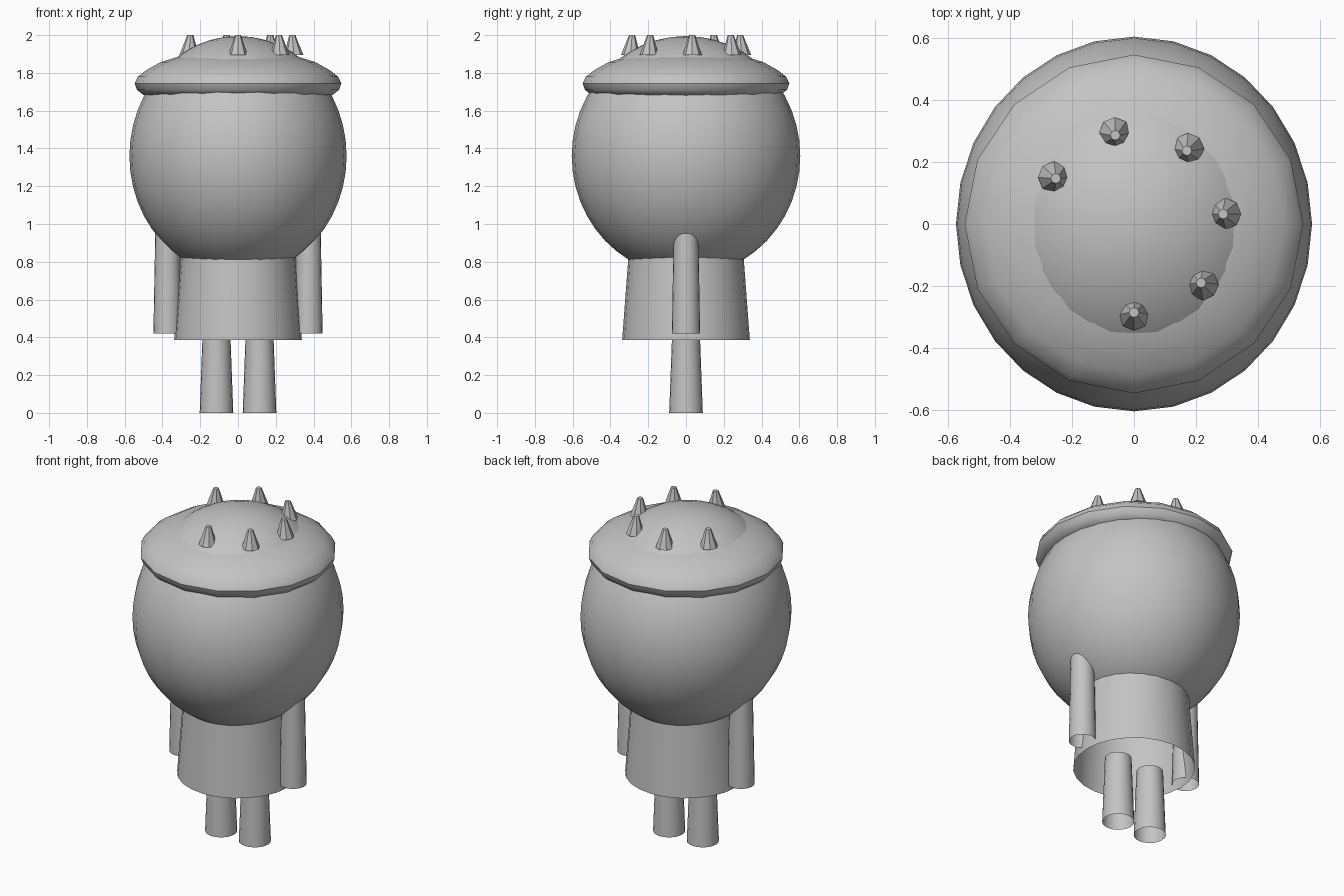
import bpy
import bmesh
from math import radians
from mathutils import Matrix, Vector

old = bpy.data.objects.get("Cube")
if old:
    bpy.data.objects.remove(old)

# Single plain grey material
grey = bpy.data.materials.new("plain_grey")
grey.use_nodes = True
colour = (0.55, 0.55, 0.55, 1)
grey.diffuse_color = colour
grey.node_tree.nodes["Principled BSDF"].inputs["Base Color"].default_value = colour


def add_object(name, bm, smooth=True):
    mesh = bpy.data.meshes.new(name)
    bm.to_mesh(mesh)
    bm.free()
    mesh.materials.append(grey)
    obj = bpy.data.objects.new(name, mesh)
    bpy.context.collection.objects.link(obj)
    if smooth:
        bpy.ops.object.select_all(action="DESELECT")
        obj.select_set(True)
        bpy.context.view_layer.objects.active = obj
        bpy.ops.object.shade_smooth_by_angle(angle=radians(40))
    return obj


def tube(name, x, r_low, r_high, z_low, z_high, sides):
    """Open tapered tube standing upright."""
    bm = bmesh.new()
    bmesh.ops.create_cone(bm, cap_ends=False, segments=sides, radius1=r_low,
                          radius2=r_high, depth=z_high - z_low)
    bmesh.ops.translate(bm, verts=bm.verts, vec=(x, 0, (z_low + z_high) / 2))
    return add_object(name, bm)


# Large egg-shaped head
bm = bmesh.new()
bmesh.ops.create_uvsphere(bm, u_segments=28, v_segments=24, radius=1)
bmesh.ops.scale(bm, verts=bm.verts, vec=(0.575, 0.605, 0.635))
bmesh.ops.rotate(bm, verts=bm.verts, matrix=Matrix.Rotation(0, 3, "Z"))
bmesh.ops.translate(bm, verts=bm.verts, vec=(0, 0, 1.36))
add_object("head", bm)

# Flattened cap with a rounded rim, spun from its profile
profile = [(0.18, 1.9), (0.25, 1.897), (0.31, 1.888), (0.41, 1.857), (0.485, 1.815),
           (0.53, 1.78), (0.547, 1.745), (0.535, 1.71), (0.5, 1.682), (0.43, 1.675)]
bm = bmesh.new()
points = [bm.verts.new((r, 0, z)) for r, z in profile]
edges = [bm.edges.new(pair) for pair in zip(points, points[1:])]
bmesh.ops.spin(bm, geom=points + edges, cent=(0, 0, 0), axis=(0, 0, 1),
               angle=radians(360), steps=16, use_duplicate=False)
bmesh.ops.remove_doubles(bm, verts=bm.verts, dist=0.0001)
bmesh.ops.recalc_face_normals(bm, faces=bm.faces)
if sum(f.normal.dot(f.calc_center_median() - Vector((0, 0, 1.7))) for f in bm.faces) < 0:
    bmesh.ops.reverse_faces(bm, faces=bm.faces)
add_object("cap", bm)

# Ring of faceted spikes on the cap, leaning slightly inwards
spots = [(0, -0.293), (0.222, -0.195), (0.295, 0.033),
         (0.175, 0.243), (-0.062, 0.294), (-0.259, 0.151)]
for i, (x, y) in enumerate(spots):
    bm = bmesh.new()
    bmesh.ops.create_cone(bm, cap_ends=True, segments=8, radius1=0.051,
                          radius2=0.016, depth=0.105)
    for v in bm.verts:
        if v.co.z > 0:
            v.co -= Vector((x, y, 0)) * 0.025
    bmesh.ops.translate(bm, verts=bm.verts, vec=(x, y, 1.9475))
    add_object(f"spike_{i + 1}", bm, smooth=False)

# Body, arms and legs
tube("body", 0, 0.338, 0.304, 0.385, 0.84, 24)
for side, sign in (("left", 1), ("right", -1)):
    tube(f"{side}_arm", sign * 0.373, 0.075, 0.065, 0.42, 0.96, 20)
    tube(f"{side}_leg", sign * 0.114, 0.089, 0.074, 0, 0.405, 20)
